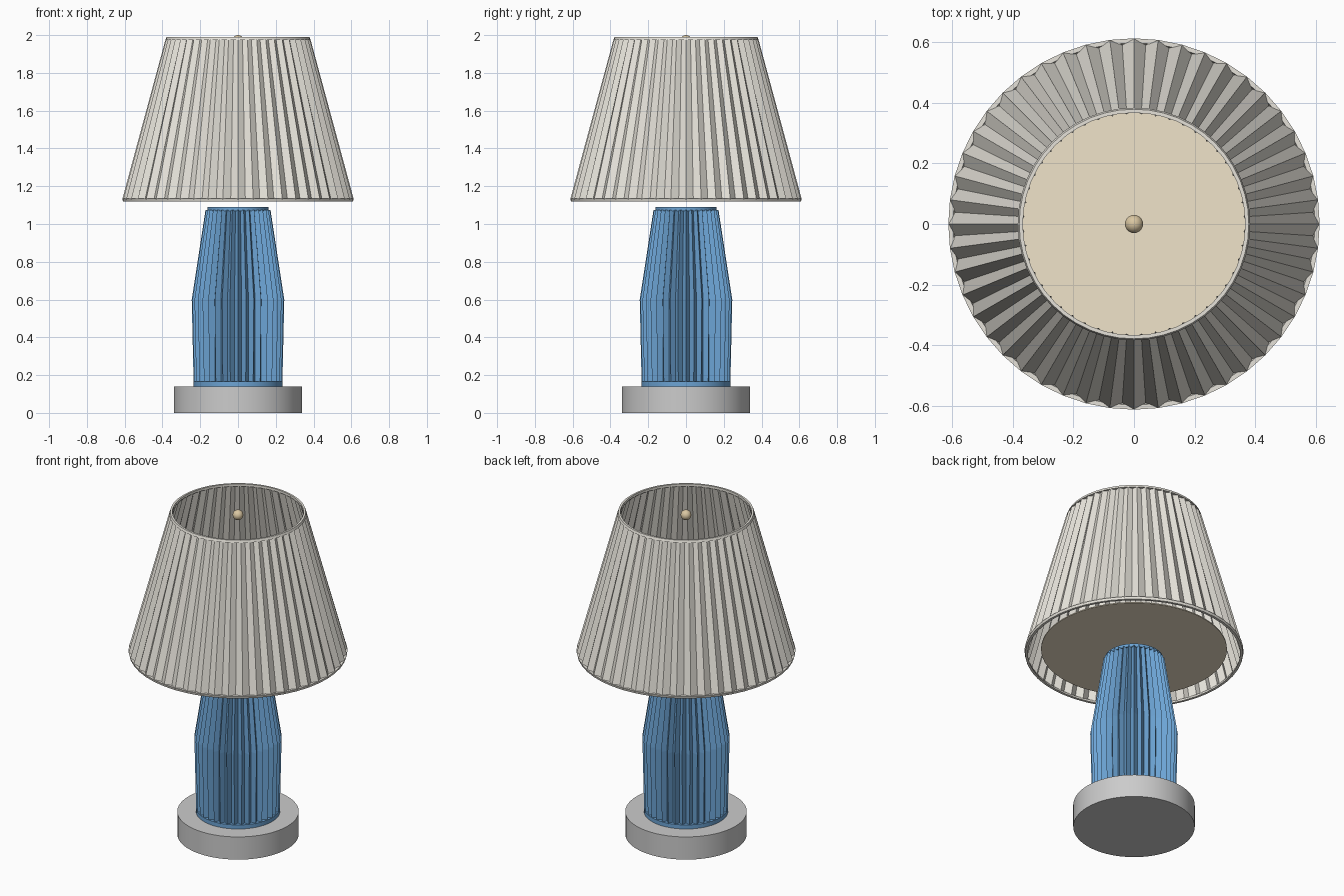
import bpy, bmesh
from math import sin, cos, pi

if "Cube" in bpy.data.objects:
    bpy.data.objects.remove(bpy.data.objects["Cube"])


def material(name, rgb):
    m = bpy.data.materials.new(name)
    m.diffuse_color = (*rgb, 1)
    m.use_nodes = True
    m.node_tree.nodes["Principled BSDF"].inputs["Base Color"].default_value = m.diffuse_color
    return m


def add_mesh(name, bm, mat=None, smooth=False):
    bmesh.ops.recalc_face_normals(bm, faces=bm.faces)
    me = bpy.data.meshes.new(name)
    bm.to_mesh(me)
    bm.free()
    ob = bpy.data.objects.new(name, me)
    bpy.context.collection.objects.link(ob)
    if mat:
        me.materials.append(mat)
    if smooth:
        bpy.ops.object.select_all(action='DESELECT')
        ob.select_set(True)
        bpy.context.view_layer.objects.active = ob
        bpy.ops.object.shade_smooth_by_angle(angle=0.6)
    return ob


def lathe(name, profile, mat=None, sides=64, closed=False, smooth=True):
    """Revolve (radius, z) points; open profiles are capped at both ends."""
    bm = bmesh.new()
    rings = [[bm.verts.new((r * cos(2 * pi * i / sides), r * sin(2 * pi * i / sides), z))
              for i in range(sides)] for r, z in profile]
    pairs = list(zip(rings, rings[1:])) + ([(rings[-1], rings[0])] if closed else [])
    for a, b in pairs:
        for i in range(sides):
            j = (i + 1) % sides
            bm.faces.new((a[i], a[j], b[j], b[i]))
    if not closed:
        bm.faces.new(rings[0])
        bm.faces.new(rings[-1])
    return add_mesh(name, bm, mat, smooth)


def pleats(name, profile, count, mat):
    """Zigzag folded wall through (ridge radius, valley radius, z) levels."""
    bm = bmesh.new()
    n = count * 2
    rings = []
    for ridge, valley, z in profile:
        ring = []
        for i in range(n):
            r, a = (valley if i % 2 else ridge), pi / 2 + 2 * pi * i / n
            ring.append(bm.verts.new((r * cos(a), r * sin(a), z)))
        rings.append(ring)
    for a, b in zip(rings, rings[1:]):
        for i in range(n):
            j = (i + 1) % n
            bm.faces.new((a[i], a[j], b[j], b[i]))
    return add_mesh(name, bm, mat)


blue = material("blue_glaze", (0.15, 0.37, 0.66))
linen = material("linen", (0.79, 0.765, 0.70))
tan = material("warm_tan", (0.87, 0.77, 0.59))
brass = material("brass", (0.70, 0.57, 0.36))

# Base plinth
lathe("base", [(0.34, 0), (0.34, 0.14)])

# Fluted body with a foot ring and a top cap
lathe("body_foot", [(0.235, 0.14), (0.235, 0.165)], blue)
pleats("fluted_body", [(0.235, 0.21, 0.16), (0.245, 0.215, 0.6), (0.172, 0.15, 1.075)], 36, blue)
lathe("body_cap", [(0.162, 1.07), (0.162, 1.09)], blue)

# Pleated shade with trim rings
pleats("pleated_shade", [(0.613, 0.592, 1.13), (0.383, 0.362, 1.98)], 48, linen)
lathe("shade_bottom_trim", [(0.594, 1.12), (0.609, 1.12), (0.613, 1.135), (0.598, 1.135)],
      linen, 48, closed=True)
lathe("shade_top_trim", [(0.367, 1.975), (0.384, 1.975), (0.379, 1.99), (0.367, 1.99)],
      linen, 48, closed=True)

# Diffuser disc inside the shade
lathe("diffuser", [(0.52, 1.146), (0.52, 1.152)], tan)

# Finial ball
bm = bmesh.new()
bmesh.ops.create_uvsphere(bm, u_segments=24, v_segments=12, radius=0.03)
bmesh.ops.translate(bm, verts=bm.verts, vec=(0, 0, 1.97))
add_mesh("finial", bm, brass, smooth=True)
